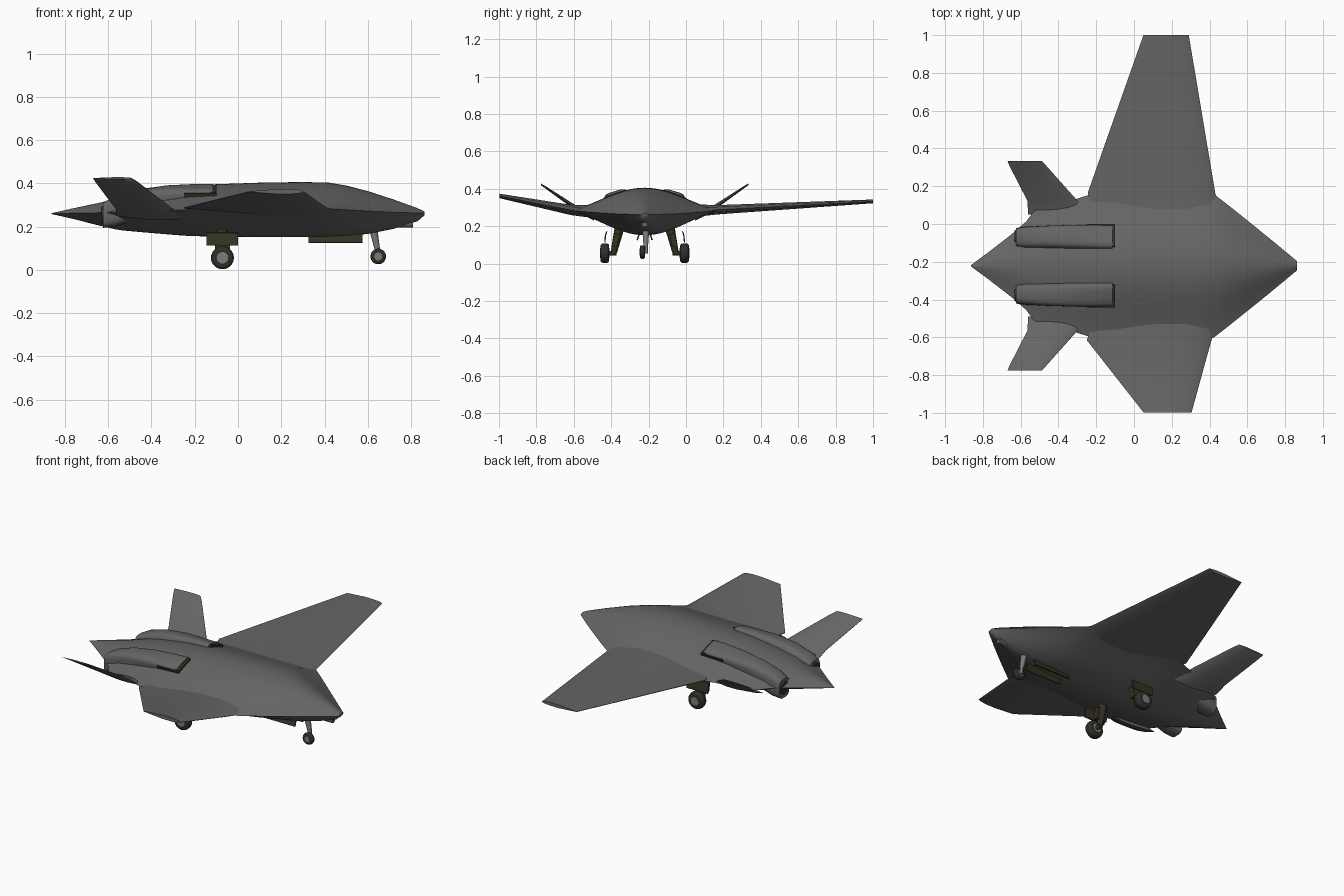
import bpy, bmesh, math
from mathutils import Matrix, Vector

if "Cube" in bpy.data.objects:
    bpy.data.objects.remove(bpy.data.objects["Cube"])

C = -0.221  # y of the aircraft centreline


def mat(name, rgb):
    m = bpy.data.materials.new(name)
    m.diffuse_color = (*rgb, 1)
    m.use_nodes = True
    m.node_tree.nodes["Principled BSDF"].inputs["Base Color"].default_value = m.diffuse_color
    return m


GREY = mat("airframe grey", (0.13, 0.13, 0.13))
OLIVE = mat("dark olive", (0.035, 0.032, 0.016))
TYRE = mat("tyre", (0.028, 0.027, 0.02))
HUB = mat("hub grey", (0.2, 0.2, 0.2))


def finish(name, bm, material, angle=40):
    bmesh.ops.recalc_face_normals(bm, faces=bm.faces)
    me = bpy.data.meshes.new(name)
    bm.to_mesh(me)
    bm.free()
    ob = bpy.data.objects.new(name, me)
    bpy.context.collection.objects.link(ob)
    me.materials.append(material)
    bpy.ops.object.select_all(action='DESELECT')
    ob.select_set(True)
    bpy.context.view_layer.objects.active = ob
    bpy.ops.object.shade_smooth_by_angle(angle=math.radians(angle))
    return ob


def loft(name, rings, material, angle=40):
    bm = bmesh.new()
    vs = [[bm.verts.new(p) for p in r] for r in rings]
    n = len(rings[0])
    for a, b in zip(vs, vs[1:]):
        for i in range(n):
            bm.faces.new((a[i], a[(i + 1) % n], b[(i + 1) % n], b[i]))
    bm.faces.new(vs[0])
    bm.faces.new(vs[-1])
    return finish(name, bm, material, angle)


def box(name, loc, size, material, rot=(0, 0, 0)):
    bm = bmesh.new()
    bmesh.ops.create_cube(bm, size=1)
    for v in bm.verts:
        v.co = Vector(v.co[i] * size[i] for i in range(3))
    from_rot = Matrix.Rotation(rot[0], 4, 'X') @ Matrix.Rotation(rot[1], 4, 'Y')
    bm.transform(Matrix.Translation(loc) @ from_rot)
    return finish(name, bm, material)


def tube(name, a, b, r1, material, r2=None, seg=20):
    a, b = Vector(a), Vector(b)
    bm = bmesh.new()
    bmesh.ops.create_cone(bm, cap_ends=True, segments=seg, radius1=r1,
                          radius2=r1 if r2 is None else r2, depth=(b - a).length)
    q = (b - a).to_track_quat('Z', 'Y').to_matrix().to_4x4()
    bm.transform(Matrix.Translation((a + b) / 2) @ q)
    return finish(name, bm, material)


def wheel(name, x, y, z, r, w):
    # rounded tyre with a hub disc showing on both sides
    prof = [(-.5, .55), (-.5, .8), (-.38, .94), (-.15, 1), (.15, 1), (.38, .94), (.5, .8), (.5, .55)]
    rings = [[(x + r * k * math.cos(t * math.pi / 14), y + w * u,
               z + r * k * math.sin(t * math.pi / 14)) for t in range(28)] for u, k in prof]
    loft(name + "_tyre", rings, TYRE)
    tube(name + "_hub", (x, y - w * .56, z), (x, y + w * .56, z), r * .5, HUB)


# blended fuselage: x, half width, top z, bottom z, edge z
stations = [(.862, .025, .27, .252, .262), (.83, .052, .285, .225, .263), (.72, .143, .325, .19, .266),
            (.6, .24, .364, .166, .272), (.5, .32, .39, .157, .278), (.42, .382, .403, .153, .283),
            (.3, .385, .406, .152, .285), (.1, .385, .403, .152, .285), (-.1, .382, .396, .153, .282),
            (-.23, .378, .388, .157, .278), (-.3, .355, .38, .162, .275), (-.42, .325, .362, .172, .27),
            (-.53, .29, .338, .182, .267), (-.57, .235, .328, .188, .266), (-.65, .165, .308, .207, .264),
            (-.76, .08, .285, .235, .262), (-.862, .004, .262, .258, .26)]
N = 14
rings = []
for x, w, top, bot, e in stations:
    up, dn = [], []
    for i in range(-N, N + 1):
        t = i / N
        k = .5 * (1 - t * t) + .25 * (1 + math.cos(math.pi * t))
        up.append((x, C + w * t, e + (top - e) * k))
        if abs(i) < N:
            dn.append((x, C + w * t, e - (e - bot) * k))
    rings.append(up + dn[::-1])
loft("fuselage", rings, GREY, 60)


def foil(xle, xte, y, z, th):
    # closed aerofoil section between leading and trailing edge
    prof = [(0, 0), (.06, .3), (.25, .5), (.5, .48), (.8, .22), (1, .04)]
    pts = prof + [(u, -v) for u, v in prof[:0:-1]]
    return [(xle + (xte - xle) * u, y, z + th * v) for u, v in pts]


# long left wing and shorter right wing
loft("left_wing", [foil(.46, -.20, .03, .283, .07), foil(.43, -.245, .165, .288, .05),
                   foil(.29, .05, 1.0, .333, .02)], GREY, 50)
loft("right_wing", [foil(.46, -.20, -.48, .277, .07), foil(.41, -.25, -.615, .287, .055),
                    foil(.305, .05, -.997, .362, .024)], GREY, 50)

for side, s in (("left", 1), ("right", -1)):
    # canted tail fin
    loft(side + "_tail_fin", [foil(-.24, -.56, C + s * .27, .25, .04),
                              foil(-.30, -.565, C + s * .345, .282, .03),
                              foil(-.465, -.66, C + s * .53, .408, .013),
                              foil(-.49, -.67, C + s * .555, .424, .009)], GREY, 50)

    # engine nacelle: x, centre offset, z, half width, half height, roll
    nac = [(-.115, .15, .358, .064, .03, .3), (-.2, .15, .352, .065, .037, .3), (-.33, .15, .335, .064, .052, .2),
           (-.47, .15, .302, .06, .068, .1), (-.57, .15, .27, .057, .07, 0), (-.625, .15, .252, .05, .058, 0)]
    rr = []
    for x, o, z, hw, hh, roll in nac:
        ring = []
        for i in range(28):
            a = 2 * math.pi * i / 28
            p = hw * math.copysign(abs(math.cos(a)) ** .6, math.cos(a))
            q = hh * math.copysign(abs(math.sin(a)) ** .6, math.sin(a))
            y, zz = p * math.cos(roll) + q * math.sin(roll), q * math.cos(roll) - p * math.sin(roll)
            ring.append((x, C + s * (o + y), z + zz))
        rr.append(ring)
    loft(side + "_nacelle", rr, GREY)
    box(side + "_intake", (-.115, C + s * .152, .357), (.03, .115, .042), OLIVE, (-s * .3, 0, 0))
    box(side + "_intake_panel", (-.175, C + s * .2, .347), (.15, .036, .024), OLIVE, (-s * .3, 0, 0))
    tube(side + "_exhaust", (-.60, C + s * .15, .255), (-.63, C + s * .15, .252), .04, OLIVE)

    # main landing gear
    y = C + s * .213
    wheel(side + "_main_wheel", -.072, y, .056, .053, .046)
    tube(side + "_main_strut", (-.072, C + s * .165, .06), (-.072, C + s * .135, .19), .017, OLIVE, .026)
    tube(side + "_main_axle", (-.072, C + s * .15, .056), (-.072, y, .056), .012, OLIVE)
    box(side + "_main_brace", (-.072, C + s * .155, .125), (.07, .03, .07), OLIVE, (s * .2, 0, 0))
    door = [(.207, .17), (.213, .15), (.216, .112), (.210, .112), (.206, .15), (.199, .175)]
    loft(side + "_main_door", [[(x, C + s * u, z) for u, z in door] for x in (-.145, 0)], OLIVE)

    # nose gear bay door
    box(side + "_nose_door", (.45, C + s * .034, .145), (.25, .008, .04), OLIVE, (s * .3, 0, 0))

# nose gear
wheel("nose_wheel", .648, C - .012, .062, .036, .026)
tube("nose_strut", (.645, C + .006, .09), (.625, C + .006, .19), .012, HUB, .019)
tube("nose_fork", (.648, C + .008, .055), (.645, C + .008, .105), .009, HUB)

# chin sensor under the nose
tube("chin_sensor", (.81, C, .212), (.70, C, .212), .016, GREY)
